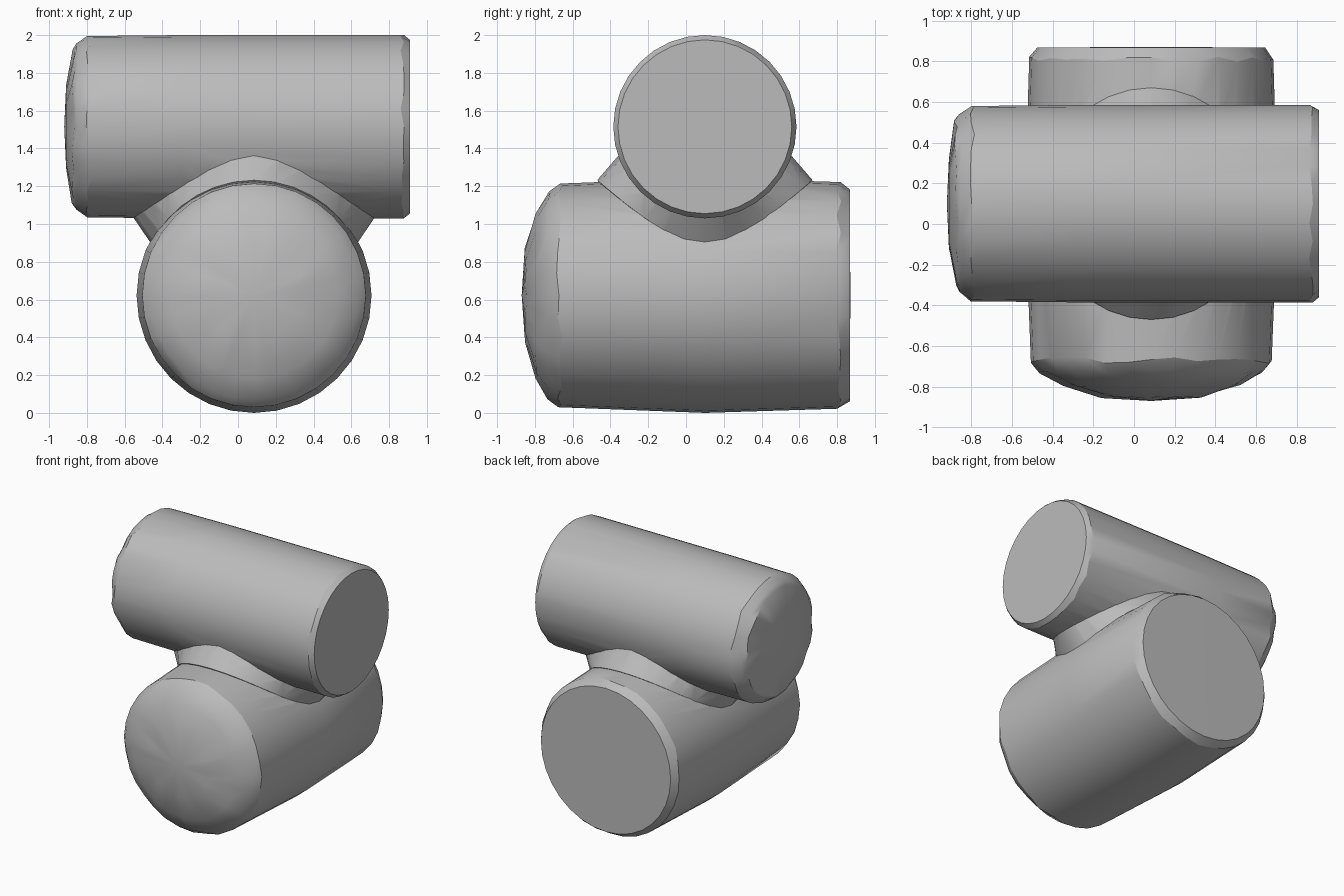
import bpy, bmesh, math, random
from mathutils import Vector

random.seed(4)
cube = bpy.data.objects.get("Cube")
if cube:
    bpy.data.objects.remove(cube, do_unlink=True)

grey = bpy.data.materials.new("plain grey")
grey.use_nodes = True
COLOUR = (0.5, 0.5, 0.5, 1)
grey.diffuse_color = COLOUR
grey.node_tree.nodes["Principled BSDF"].inputs["Base Color"].default_value = COLOUR


def finish(name, bm):
    bmesh.ops.recalc_face_normals(bm, faces=bm.faces)
    mesh = bpy.data.meshes.new(name)
    bm.to_mesh(mesh)
    bm.free()
    mesh.materials.append(grey)
    obj = bpy.data.objects.new(name, mesh)
    bpy.context.collection.objects.link(obj)
    return obj


def skin(bm, rings, start, end):
    """Join rings of vertices and close both ends with a fan."""
    n = len(rings[0])
    for i in range(n):
        j = (i + 1) % n
        for a, b in zip(rings, rings[1:]):
            bm.faces.new((a[i], a[j], b[j], b[i]))
        bm.faces.new((start, rings[0][j], rings[0][i]))
        bm.faces.new((end, rings[-1][i], rings[-1][j]))


def barrel(name, centre, axis, profile, sides=32):
    """Turn a profile of (distance along axis, radius, wobble) about an axis."""
    bm = bmesh.new()
    centre, axis = Vector(centre), Vector(axis)
    up = Vector((0, 0, 1))
    side = axis.cross(up)
    rings = []
    for along, radius, wobble in profile[1:-1]:
        ring = []
        for i in range(sides):
            t = math.tau * i / sides
            shift = random.uniform(-wobble, wobble)
            ring.append(bm.verts.new(centre + axis * (along + shift)
                        + (side * math.cos(t) + up * math.sin(t)) * radius))
        rings.append(ring)
    ends = [bm.verts.new(centre + axis * p[0]) for p in (profile[0], profile[-1])]
    skin(bm, rings, *ends)
    return finish(name, bm)


# Crossed barrels, each with one rounded end and one flat end
UPPER_Y, UPPER_Z, UPPER_R = 0.1, 1.515, 0.485
LOWER_X, LOWER_Z, LOWER_R = 0.085, 0.622, 0.622
upper = barrel("upper_barrel", (0, UPPER_Y, UPPER_Z), (1, 0, 0), [
    (-0.92, 0, 0), (-0.91, 0.22, 0), (-0.875, 0.41, 0.01), (-0.85, 0.44, 0.01),
    (-0.79, 0.48, 0.015), (-0.3, UPPER_R, 0), (0.87, UPPER_R, 0.01),
    (0.91, 0.46, 0), (0.91, 0, 0)])
lower = barrel("lower_barrel", (LOWER_X, 0, LOWER_Z), (0, 1, 0), [
    (-0.87, 0, 0), (-0.85, 0.25, 0.006), (-0.79, 0.44, 0.01), (-0.73, 0.55, 0.01),
    (-0.67, 0.592, 0.015), (0.1, LOWER_R, 0), (0.81, 0.6, 0.012),
    (0.868, 0.56, 0), (0.87, 0, 0)])

# Saddle-shaped neck filling the crease between the barrels
bm = bmesh.new()
low_ring, high_ring = [], []
for i in range(32):
    t = math.tau * i / 32
    c, s = math.cos(t), math.sin(t)
    z = LOWER_Z + math.sqrt((LOWER_R - 0.012) ** 2 - (0.545 * c) ** 2)
    low_ring.append(bm.verts.new((LOWER_X + 0.545 * c, UPPER_Y + 0.57 * s, z)))
    z = UPPER_Z - math.sqrt((UPPER_R - 0.006) ** 2 - (0.455 * s) ** 2)
    high_ring.append(bm.verts.new((LOWER_X + 0.64 * c, UPPER_Y + 0.455 * s, z)))
skin(bm, [low_ring, high_ring], bm.verts.new((LOWER_X, UPPER_Y, LOWER_Z)),
     bm.verts.new((LOWER_X, UPPER_Y, UPPER_Z)))
neck = finish("neck", bm)

# Merge everything into one body
bpy.context.view_layer.objects.active = lower
for part in (neck, upper):
    union = lower.modifiers.new("union", 'BOOLEAN')
    union.operation = 'UNION'
    union.solver = 'EXACT'
    union.object = part
    bpy.ops.object.modifier_apply(modifier=union.name)
    bpy.data.objects.remove(part, do_unlink=True)
lower.name = "crossed_barrels"

bpy.ops.object.select_all(action='DESELECT')
lower.select_set(True)
bpy.ops.object.shade_smooth_by_angle(angle=math.radians(30))
